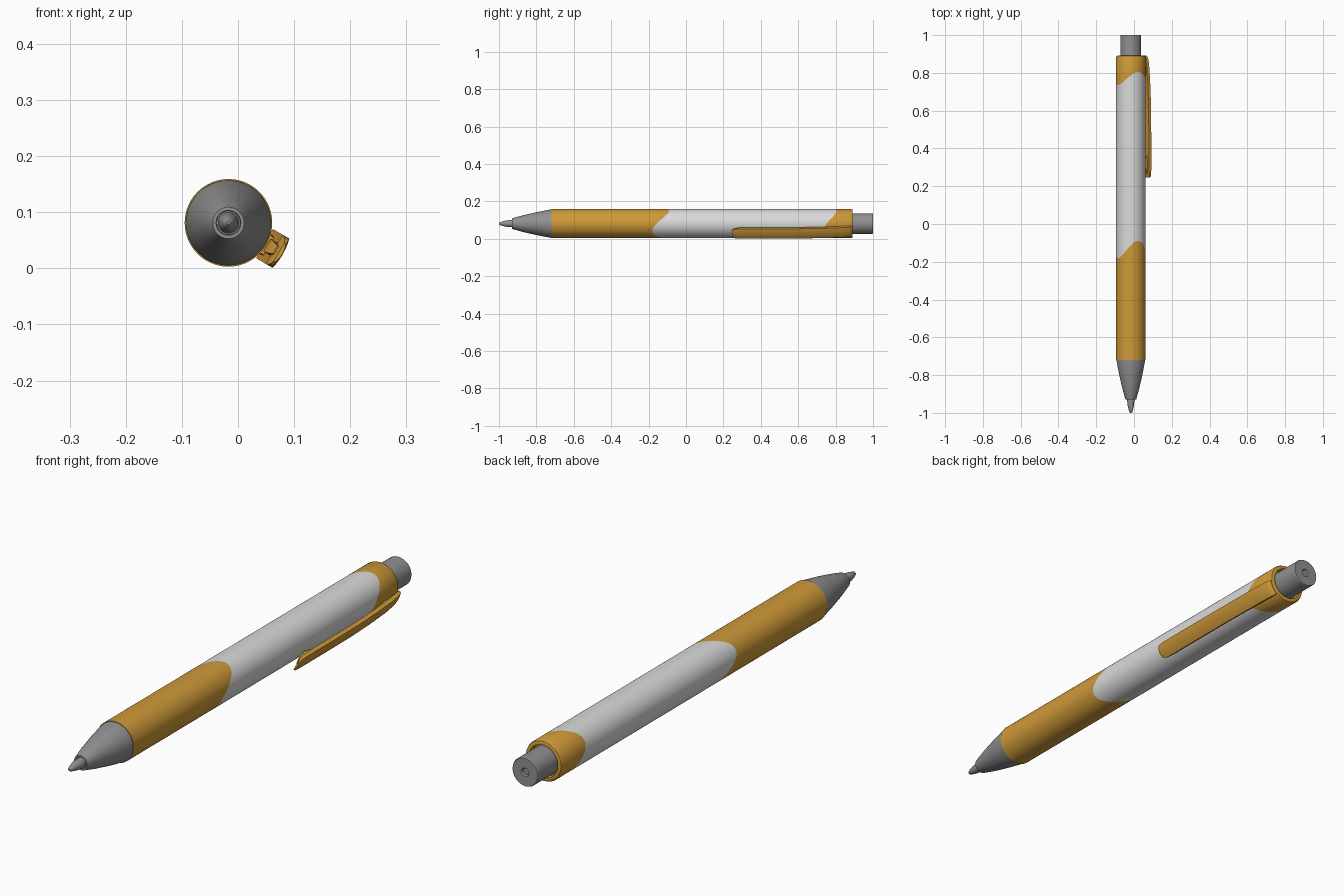
import bpy, bmesh, math

if "Cube" in bpy.data.objects:
    bpy.data.objects.remove(bpy.data.objects["Cube"])

CX, CZ = -0.017, 0.081          # pen axis, running along y
SEG = 96


def material(name, rgb):
    m = bpy.data.materials.new(name)
    m.diffuse_color = (*rgb, 1)
    m.use_nodes = True
    m.node_tree.nodes["Principled BSDF"].inputs["Base Color"].default_value = m.diffuse_color
    return m


GOLD = material("gold", (0.62, 0.32, 0.04))
WHITE = material("white", (0.70, 0.70, 0.70))
GREY = material("grey", (0.28, 0.28, 0.28))


def finish(name, bm, mats, angle=30):
    bmesh.ops.recalc_face_normals(bm, faces=bm.faces)
    me = bpy.data.meshes.new(name)
    bm.to_mesh(me)
    bm.free()
    ob = bpy.data.objects.new(name, me)
    bpy.context.collection.objects.link(ob)
    for m in mats:
        me.materials.append(m)
    bpy.ops.object.select_all(action='DESELECT')
    ob.select_set(True)
    bpy.context.view_layer.objects.active = ob
    bpy.ops.object.shade_smooth_by_angle(angle=math.radians(angle))
    return ob


def loft(bm, rings, mat_ids=None):
    """Bridge closed rings of points and cap both ends."""
    vs = [[bm.verts.new(p) for p in ring] for ring in rings]
    n = len(vs[0])
    for k, (a, b) in enumerate(zip(vs, vs[1:])):
        for i in range(n):
            f = bm.faces.new((a[i], a[(i + 1) % n], b[(i + 1) % n], b[i]))
            f.material_index = mat_ids[k] if mat_ids else 0
    bm.faces.new(vs[0])
    bm.faces.new(vs[-1])


def turned(name, profile, mats, mat_ids=None):
    """Lathe a profile of (y, radius, wave height) about the pen axis."""
    rings = []
    for y, r, amp in profile:
        ring = []
        for i in range(SEG):
            a = 2 * math.pi * i / SEG
            wave = amp * math.cos(2 * (a - math.radians(60)))
            ring.append((CX + r * math.cos(a), y + wave, CZ + r * math.sin(a)))
        rings.append(ring)
    bm = bmesh.new()
    loft(bm, rings, mat_ids)
    return finish(name, bm, mats)


# barrel: gold grip, white middle, gold cap, with wavy borders
turned("barrel",
       [(-0.72, 0.070, 0), (-0.72, 0.078, 0), (-0.135, 0.078, 0.045),
        (0.77, 0.078, 0.034), (0.882, 0.078, 0), (0.889, 0.075, 0),
        (0.891, 0.071, 0), (0.891, 0.062, 0), (0.87, 0.060, 0)],
       [GOLD, WHITE], [0, 0, 1, 0, 0, 0, 0, 0])

# tapered metal tip and writing point
turned("tip_cone",
       [(-0.715, 0.076, 0), (-0.725, 0.0755, 0), (-0.80, 0.061, 0),
        (-0.87, 0.045, 0), (-0.928, 0.029, 0), (-0.93, 0.028, 0),
        (-0.93, 0.022, 0), (-0.915, 0.021, 0)], [GREY])
turned("writing_point",
       [(-0.90, 0.019, 0), (-0.94, 0.019, 0), (-0.965, 0.016, 0),
        (-0.985, 0.011, 0), (-0.996, 0.007, 0), (-1.0, 0.003, 0)], [GREY])

# push button with a dimple in its end
turned("push_button",
       [(0.86, 0.055, 0), (0.997, 0.055, 0), (1.0, 0.053, 0),
        (1.0, 0.016, 0), (0.994, 0.012, 0)], [GREY])


CA = math.radians(-30)           # direction of the clip from the axis


def clip_point(r, t, y):
    return (CX + r * math.cos(CA) - t * math.sin(CA), y,
            CZ + r * math.sin(CA) + t * math.cos(CA))


def bar(name, stations, crown):
    """Loft a bar of (y, inner radius, outer radius, half width)."""
    rings = []
    for y, ri, ro, hw in stations:
        outer = [(ro + crown * (1 - s * s), s * hw)
                 for s in (-1, -0.7, -0.35, 0, 0.35, 0.7, 1)]
        inner = [(ri, hw), (ri, -hw)]
        rings.append([clip_point(r, t, y) for r, t in outer + inner])
    bm = bmesh.new()
    loft(bm, rings)
    return finish(name, bm, [GOLD])


# clip blade with rounded, slanted free end
bar("clip_blade",
    [(0.246, 0.104, 0.107, 0.018), (0.252, 0.102, 0.108, 0.024),
     (0.262, 0.099, 0.108, 0.028), (0.285, 0.094, 0.108, 0.030),
     (0.45, 0.093, 0.108, 0.030), (0.60, 0.092, 0.107, 0.030),
     (0.72, 0.088, 0.103, 0.030), (0.82, 0.081, 0.097, 0.030),
     (0.87, 0.076, 0.091, 0.030), (0.885, 0.074, 0.086, 0.029),
     (0.891, 0.074, 0.080, 0.027)], 0.004)
# root joining the clip to the cap
bar("clip_root",
    [(0.79, 0.070, 0.090, 0.018), (0.84, 0.066, 0.088, 0.020),
     (0.888, 0.066, 0.080, 0.020)], 0.0)
# gripping bump under the free end
bar("clip_bump",
    [(0.265, 0.096, 0.102, 0.008), (0.29, 0.085, 0.102, 0.012),
     (0.32, 0.079, 0.102, 0.013), (0.35, 0.085, 0.102, 0.012),
     (0.375, 0.096, 0.102, 0.008)], 0.0)
